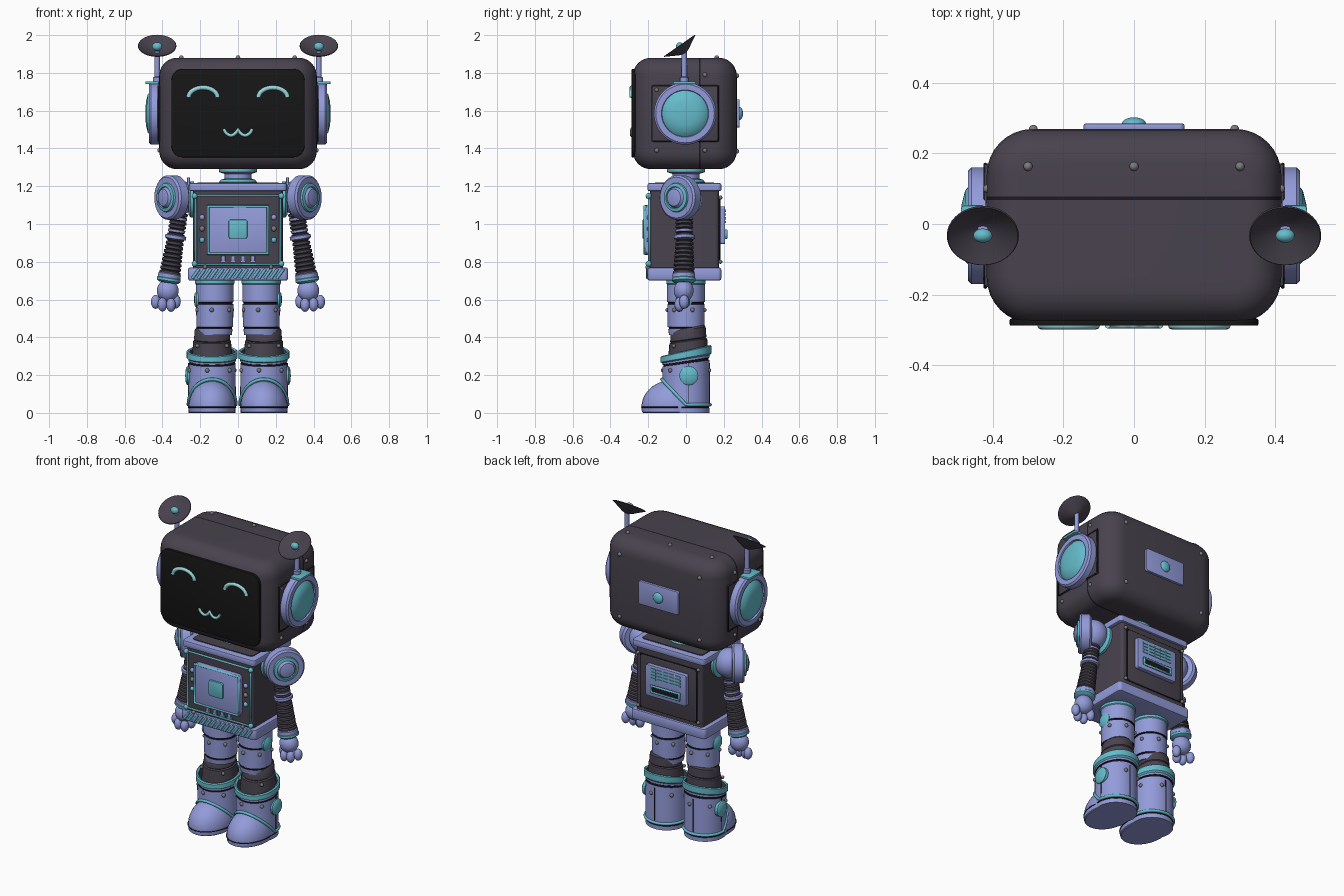
import bpy, bmesh
from math import sin, cos, pi, radians
from mathutils import Vector, Matrix

if "Cube" in bpy.data.objects:
    bpy.data.objects.remove(bpy.data.objects["Cube"])


def make_material(name, rgb):
    m = bpy.data.materials.new(name)
    m.use_nodes = True
    m.diffuse_color = (*rgb, 1)
    m.node_tree.nodes["Principled BSDF"].inputs["Base Color"].default_value = (*rgb, 1)
    return m


DARK = make_material("charcoal_purple", (.065, .055, .075))
BLUE = make_material("periwinkle_blue", (.29, .33, .70))
TEAL = make_material("teal", (.13, .50, .60))
BLACK = make_material("screen_black", (.008, .008, .008))
SEAM = make_material("seam_black", (.012, .01, .016))
GREY = make_material("rivet_grey", (.2, .2, .2))
GLOW = make_material("pale_teal", (.32, .68, .72))
UP, FRONT, BACK = Vector((0, 0, 1)), Vector((0, -1, 0)), Vector((0, 1, 0))


def frame(normal, loc):
    """Matrix whose local z follows the normal and local y points up."""
    n = Vector(normal).normalized()
    up = BACK if abs(n.z) > .9 else UP
    x = up.cross(n).normalized()
    return Matrix.Translation(loc) @ Matrix((x, n.cross(x), n)).transposed().to_4x4()


def finish(name, bm, mats, matrix=None):
    if matrix:
        bm.transform(matrix)
    bmesh.ops.recalc_face_normals(bm, faces=bm.faces)
    me = bpy.data.meshes.new(name)
    bm.to_mesh(me)
    bm.free()
    for m in mats:
        me.materials.append(m)
    me.shade_smooth()
    me.set_sharp_from_angle(angle=radians(35))
    ob = bpy.data.objects.new(name, me)
    bpy.context.collection.objects.link(ob)
    return ob


def block(name, size, loc, mat, corner=0, edge=0, normal=UP, seam=None):
    """Box with rounded corners around its normal and softened rims."""
    bm = bmesh.new()
    bmesh.ops.create_cube(bm, size=1)
    bmesh.ops.scale(bm, vec=size, verts=bm.verts)
    if corner:
        upright = [e for e in bm.edges if abs(e.verts[0].co.z - e.verts[1].co.z) > 1e-4]
        bmesh.ops.bevel(bm, geom=upright, offset=corner, segments=8, profile=.5, affect='EDGES')
    if edge:
        rim = [e for e in bm.edges if e.calc_face_angle(0) > 1.2]
        bmesh.ops.bevel(bm, geom=rim, offset=edge, segments=6 if edge > .03 else 2,
                        profile=.5, affect='EDGES')
    bm.transform(frame(normal, loc))
    if seam:
        for y in seam:
            bmesh.ops.bisect_plane(bm, geom=bm.verts[:] + bm.edges[:] + bm.faces[:],
                                   plane_co=(0, y, 0), plane_no=BACK)
        for f in bm.faces:
            f.material_index = int(seam[0] < f.calc_center_median().y < seam[1])
    return finish(name, bm, [mat, SEAM])


def lathe(name, profile, mats, loc, normal=UP, seg=36, shear=0):
    """Spin (radius, height) points; mats is one material or one per band."""
    bm = bmesh.new()
    rings = [[bm.verts.new((r * cos(2 * pi * i / seg), r * sin(2 * pi * i / seg), z))
              for i in range(seg)] for r, z in profile]
    bands = mats if isinstance(mats, list) else [mats] * (len(profile) - 1)
    slots = list(dict.fromkeys(bands))
    for a, b, m in zip(rings, rings[1:], bands):
        for i in range(seg):
            j = (i + 1) % seg
            bm.faces.new((a[i], a[j], b[j], b[i])).material_index = slots.index(m)
    bmesh.ops.remove_doubles(bm, verts=bm.verts, dist=1e-5)
    for v in bm.verts:
        v.co.z += shear * v.co.y * max(0, v.co.z - .15)
    return finish(name, bm, slots, frame(normal, loc))


def ball(name, radii, loc, mat, floor=-9):
    bm = bmesh.new()
    bmesh.ops.create_uvsphere(bm, u_segments=28, v_segments=18, radius=1)
    for v in bm.verts:
        v.co = Vector(v.co[k] * radii[k] + loc[k] for k in range(3))
        v.co.z = max(v.co.z, floor)
    return finish(name, bm, [mat])


def dots(name, points, radius, mat=GREY):
    bm = bmesh.new()
    for p in points:
        bmesh.ops.create_uvsphere(bm, u_segments=10, v_segments=6, radius=radius,
                                  matrix=Matrix.Translation(p))
    return finish(name, bm, [mat])


def tube(name, points, radius, mat, closed=False):
    cu = bpy.data.curves.new(name, 'CURVE')
    cu.dimensions = '3D'
    sp = cu.splines.new('POLY')
    sp.points.add(len(points) - 1)
    for p, co in zip(sp.points, points):
        p.co = (*co, 1)
    sp.use_cyclic_u = closed
    cu.bevel_depth, cu.bevel_resolution, cu.use_fill_caps = radius, 2, True
    cu.materials.append(mat)
    bpy.context.collection.objects.link(bpy.data.objects.new(name, cu))


def rectangle(w, low, high, y):
    return [(-w, y, low), (w, y, low), (w, y, high), (-w, y, high)]


# Head shell, screen and face
block("head", (.834, .55, .59), (0, -.006, 1.585), DARK, .13, .095, seam=(.068, .078))
block("screen", (.704, .468, .02), (0, -.278, 1.587), BLACK, .06, .004, FRONT)
for s, side in ((1, "left"), (-1, "right")):
    tube(side + "_eye", [(s * .185 + .077 * cos(a), -.287, 1.67 + .052 * sin(a))
         for a in [pi * k / 14 for k in range(15)]], .012, GLOW)
tube("mouth", [(x * .0075, -.287, 1.502 - .033 * abs(sin(pi * x / 10)) ** .7)
               for x in range(-10, 11)], .009, GLOW)
block("head_back_panel", (.285, .15, .02), (0, .274, 1.585), BLUE, .015, .004, BACK)
ball("head_back_button", (.034, .018, .034), (0, .284, 1.585), TEAL)
dots("head_top_rivets", [(x, .163, 1.88) for x in (-.3, 0, .3)], .013)
dots("head_back_rivets", [(x, .268, z) for x in (-.285, .285) for z in (1.385, 1.785)], .013)
dots("head_side_rivets", [(x, y, z) for x in (-.416, .416) for y in (-.155, .1)
                          for z in (1.39, 1.79 - (y < 0) * .08)], .012)

# Neck
lathe("neck", [(0, 1.2), (.1, 1.2), (.1, 1.222), (.09, 1.235), (.072, 1.24), (.072, 1.265),
               (.1, 1.275), (.1, 1.3), (0, 1.3)],
      [TEAL, TEAL, TEAL, TEAL, BLUE, BLUE, TEAL, TEAL], (0, 0, 0))

# Torso shell with upper and lower rails
block("torso", (.475, .365, .47), (0, -.008, .96), DARK, .02)
block("upper_rail", (.515, .39, .042), (0, -.008, 1.195), BLUE, .02, .008)
block("torso_top_plate", (.43, .31, .008), (0, -.008, 1.217), DARK, .02)
block("lower_rail", (.53, .39, .07), (0, -.008, .735), BLUE, .02, .012)
for i in range(15):
    x = (i - 7) * .032
    tube("rail_braid", [(x - .018, -.203, .712), (x + .018, -.203, .762)], .008, TEAL)

# Chest panel and controls
tube("chest_frame", rectangle(.224, .785, 1.15, -.194), .008, TEAL, True)
dots("chest_frame_knobs", rectangle(.23, .79, 1.148, -.198), .016, TEAL)
block("chest_panel", (.33, .265, .03), (0, -.203, .968), BLUE, .025, .004, FRONT)
tube("chest_panel_rim", rectangle(.158, .843, 1.093, -.217), .009, TEAL, True)
block("chest_button", (.1, .1, .016), (0, -.222, .973), TEAL, .012, .004, FRONT)
for z, mat in ((1.035, BLUE), (.975, GREY), (.915, TEAL)):
    dots("chest_lamps", [(x, -.192, z) for x in (-.19, .19)], .015, mat)
for i in range(4):
    x = (i - 1.5) * .052
    block("chest_key", (.022, .03, .012), (x, -.196, .817), BLUE, .005, .002, FRONT)
    block("chest_key_base", (.03, .01, .012), (x, -.196, .8), TEAL, 0, 0, FRONT)
dots("lower_chest_rivets", [(x, -.203, .772) for x in (-.175, .175)], .012)

# Back hatch with vents and handle
block("back_hatch", (.4, .34, .012), (0, .176, .965), DARK, .02, .003, BACK)
tube("back_hatch_seam", rectangle(.2, .795, 1.135, .177), .005, SEAM, True)
block("back_vent_panel", (.29, .2, .03), (0, .192, .993), BLUE, .012, .004, BACK)
for row in range(4):
    for col in range(5):
        block("back_vent", (.036, .012, .008), ((col - 2) * .043, .207, 1.07 - row * .02),
              TEAL, 0, 0, BACK)
block("back_slot", (.2, .05, .008), (0, .206, .945), SEAM, .01, 0, BACK)
tube("back_handle", rectangle(.1, .925, .965, .212), .008, TEAL, True)
dots("back_rivets", [(x, .182, z) for x in (-.215, .215) for z in (.8, 1.14)], .011)

for s, side in ((1, "left_"), (-1, "right_")):
    out = Vector((s, 0, 0))

    # Ear, antenna and dish
    block(side + "ear_plate", (.35, .3, .012), (s * .416, -.004, 1.585), DARK, .01, .002, out)
    tube(side + "ear_plate_seam", [(s * .421, y, z) for y, z in
         ((-.18, 1.44), (.17, 1.44), (.17, 1.73), (-.18, 1.73))], .005, SEAM, True)
    lathe(side + "ear", [(0, 0), (.157, 0), (.165, .01), (.165, .05), (.155, .06), (.125, .06),
                         (.122, .05), (.115, .055), (.1, .068), (.06, .078), (0, .08)],
          [BLUE] * 6 + [TEAL] * 4, (s * .41, -.005, 1.585), out)
    block(side + "antenna_mount", (.07, .12, .014), (s * .455, -.008, 1.748), TEAL, .01, .003)
    lathe(side + "antenna", [(.022, 0), (.022, .03), (.014, .035), (.014, .17), (0, .17)],
          BLUE, (s * .428, -.01, 1.745))
    lathe(side + "dish", [(0, -.052), (.03, -.04), (.102, 0), (.099, .003), (.03, -.033), (0, -.04)],
          DARK, (s * .428, -.033, 1.943), (0, -.57, .82))
    ball(side + "dish_tip", (.027, .02, .022), (s * .428, -.033, 1.94), TEAL)

    # Shoulder turned outwards and forwards
    turn = Vector((s * .8, -.6, 0))
    ball(side + "shoulder_ball", (.085, .085, .09), (s * .305, -.005, 1.14), BLUE)
    lathe(side + "shoulder_socket", [(0, 0), (.095, 0), (.095, .02), (.08, .03), (0, .03)],
          TEAL, (s * .232, -.01, 1.13), out)
    block(side + "shoulder_tab", (.016, .05, .07), (s * .262, -.02, 1.21), BLUE, .004)
    lathe(side + "shoulder_disc", [(0, -.04), (.105, -.04), (.118, -.028), (.118, .022), (.108, .032),
          (.078, .032), (.075, .042), (.058, .046), (.055, .04), (.045, .055), (0, .065)],
          [BLUE] * 5 + [TEAL] * 3 + [BLUE] * 2, (s * .353, -.032, 1.14), turn)

    # Ribbed arm, elbow and wrist
    joints = [Vector((s * .31, -.01, 1.06)), Vector((s * .33, -.008, .93)), Vector((s * .362, -.012, .73))]
    for part, a, b, n, grow in (("upper_arm", *joints[:2], 6, 0), ("forearm", *joints[1:], 9, .012)):
        ribs, bands, step = [], [], (b - a).length / n
        for i in range(n):
            r = .046 + grow * i / n
            ribs += [(r - .01, i * step), (r, (i + .2) * step), (r, (i + .75) * step)]
            bands += [DARK, BLUE if part == "upper_arm" and i % 3 == 1 else DARK, DARK]
        lathe(side + part, ribs, bands[:-1], a, b - a, 24)
    lathe(side + "elbow", [(.04, -.014), (.056, -.008), (.056, .008), (.04, .014)], BLUE,
          joints[1], joints[1] - joints[0], 24)
    lathe(side + "wrist", [(0, .03), (.052, .03), (.06, .02), (.06, 0), (.063, -.003), (.063, -.016),
          (.05, -.026), (0, -.03)], [BLUE] * 3 + [TEAL] * 3 + [BLUE],
          (s * .365, -.012, .715), (-s * .15, 0, 1))

    # Hand
    ball(side + "palm", (.058, .052, .058), (s * .372, -.012, .647), BLUE)
    for k, (x, y, z) in enumerate(((.436, -.01, .588), (.4, -.035, .574), (.355, -.035, .572),
                                   (.328, -.005, .59))):
        ball(side + "finger", (.025, .026, .037), (s * x, y, z), BLUE)

    # Upper leg and knee
    lathe(side + "thigh", [(0, .71), (.09, .71), (.104, .7), (.104, .685), (.1, .68), (.1, .587),
          (.094, .585), (.094, .577), (.099, .575), (.097, .455), (.091, .453), (.091, .445),
          (.094, .443), (.09, .412), (0, .41)],
          [TEAL] * 4 + [BLUE, SEAM, SEAM, SEAM, BLUE, SEAM, SEAM, SEAM, BLUE, BLUE], (s * .123, 0, 0))
    lathe(side + "thigh_stud", [(.045, 0), (.045, .012), (.03, .022), (0, .026)], TEAL,
          (s * .208, -.01, .6), out, 24)
    dots(side + "thigh_rivets", [(s * .123 + .098 * cos(a), .098 * sin(a), .545)
         for a in [pi * (k + .34) / 3 for k in range(6)]], .012)
    lathe(side + "knee", [(0, .45), (.084, .45), (.092, .44), (.096, .39), (.092, .385), (.1, .38),
          (.108, .28), (0, .28)], DARK, (s * .137, .012, 0), shear=.6)
    dots(side + "knee_rivets", [(s * .137 + x, -.065, .355) for x in (-.078, .078)], .011)

    # Boot shaft with open slanted top, toe cap and trims
    cx = s * .137
    lathe(side + "boot", [(0, 0), (.124, 0), (.124, .026), (.122, .028), (.122, .033), (.126, .035),
          (.124, .262), (.12, .264), (.12, .272), (.125, .274), (.126, .285), (.135, .292),
          (.135, .325), (.128, .33), (.118, .325), (.112, .25), (0, .25)],
          [BLUE, BLUE, SEAM, SEAM, SEAM, BLUE, SEAM, SEAM, SEAM, BLUE] + [TEAL] * 4 + [DARK] * 2,
          (cx, 0, 0), shear=1.25)
    ball(side + "toe_cap", (.125, .168, .145), (cx, -.068, .03), BLUE, 0)
    ring = [2 * pi * k / 40 for k in range(40)]
    tube(side + "boot_trim", [(cx + .126 * sin(a), -.128 * cos(a), .043 + .135 * max(0, cos(a)))
                              for a in ring], .009, TEAL, True)
    tube(side + "toe_seam", [(cx + .126 * sin(a), -.068 - .168 * cos(a), .03)
                             for a in ring if cos(a) > -.2 and a < pi][::-1]
         + [(cx + .126 * sin(a), -.068 - .168 * cos(a), .03) for a in ring
            if cos(a) > -.2 and a > pi][::-1], .003, SEAM)
    lathe(side + "boot_stud", [(.05, 0), (.05, .018), (.04, .026), (0, .03)], TEAL,
          (s * .25, .015, .197), out, 28)
    block(side + "boot_side_seam", (.004, .004, .21), (s * .262, .012, .16), SEAM)
    block(side + "boot_back_seam", (.006, .004, .21), (cx, .125, .16), SEAM)
    dots(side + "boot_rivets", [(cx + .124 * cos(a), .124 * sin(a), .225)
         for a in [pi * (k + .3) / 3 for k in range(6)]], .012)
